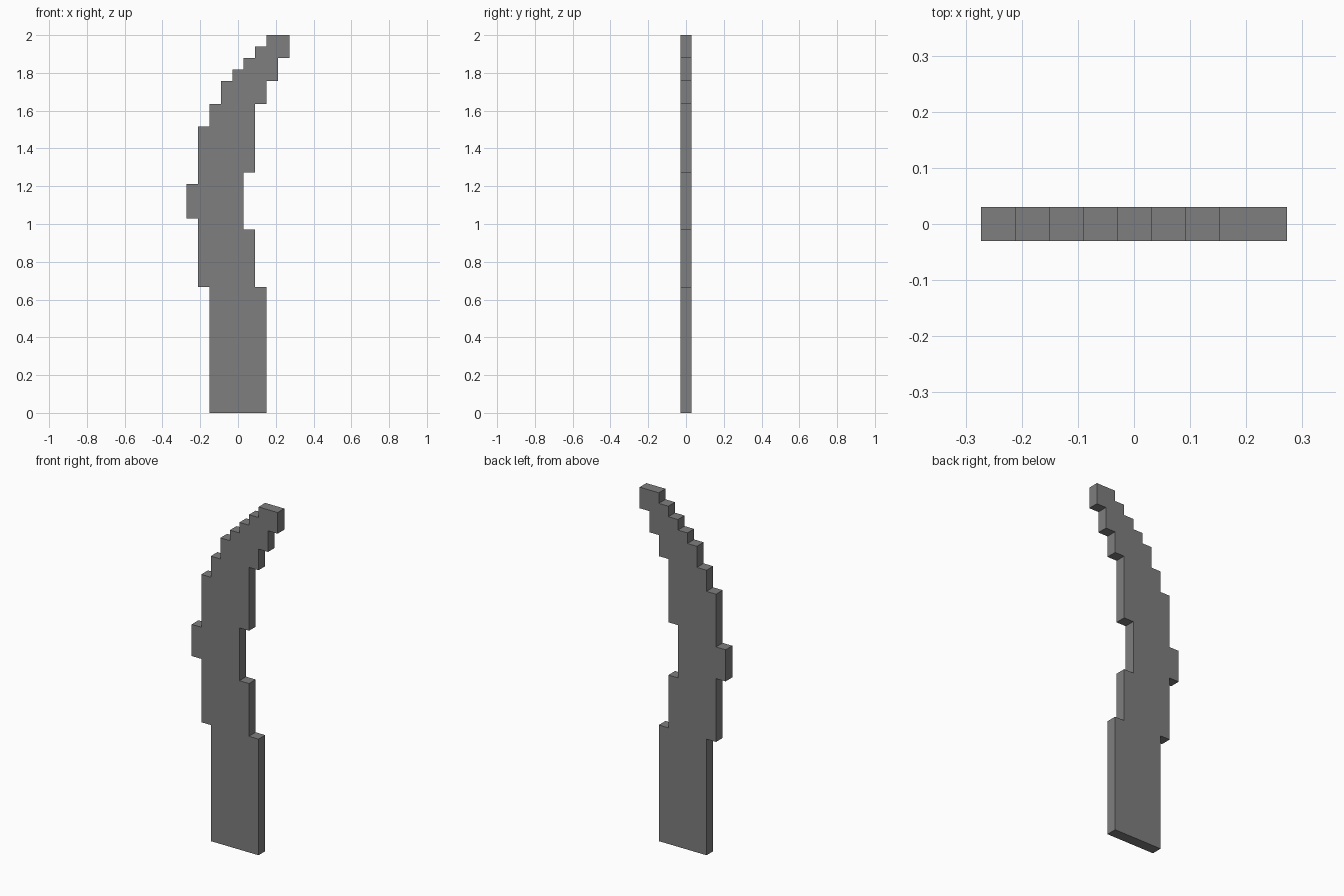
import bpy
import bmesh

cube = bpy.data.objects.get("Cube")
if cube:
    bpy.data.objects.remove(cube, do_unlink=True)

U = 2 / 33  # one stair step

# Stepped edges, bottom to top: (x, height where this step ends), in steps
left_steps = [(-2.5, 11), (-3.5, 17), (-4.5, 20), (-3.5, 25), (-2.5, 27),
              (-1.5, 29), (-0.5, 30), (0.5, 31), (1.5, 32), (2.5, 33)]
right_steps = [(2.5, 11), (1.5, 16), (0.5, 21), (1.5, 27),
               (2.5, 29), (3.5, 31), (4.5, 33)]


def staircase(steps):
    """Turn steps into the corner points of one edge."""
    points, z = [], 0
    for x, top in steps:
        points += [(x, z), (x, top)]
        z = top
    return points


# One flat plate, extruded from the stepped outline
outline = staircase(right_steps) + staircase(left_steps)[::-1]
bm = bmesh.new()
front = bm.faces.new([bm.verts.new((x * U, -U / 2, z * U)) for x, z in outline])
extruded = bmesh.ops.extrude_face_region(bm, geom=[front], use_keep_orig=True)
bmesh.ops.translate(bm, vec=(0, U, 0),
                    verts=[v for v in extruded["geom"] if isinstance(v, bmesh.types.BMVert)])
bmesh.ops.recalc_face_normals(bm, faces=bm.faces)
mesh = bpy.data.meshes.new("curved_blade")
bm.to_mesh(mesh)
bm.free()
blade = bpy.data.objects.new("curved_blade", mesh)
bpy.context.collection.objects.link(blade)

# Plain grey colour
grey = bpy.data.materials.new("mid_grey")
grey.use_nodes = True
colour = (0.21, 0.21, 0.21, 1)
grey.diffuse_color = colour
grey.node_tree.nodes["Principled BSDF"].inputs["Base Color"].default_value = colour
mesh.materials.append(grey)
